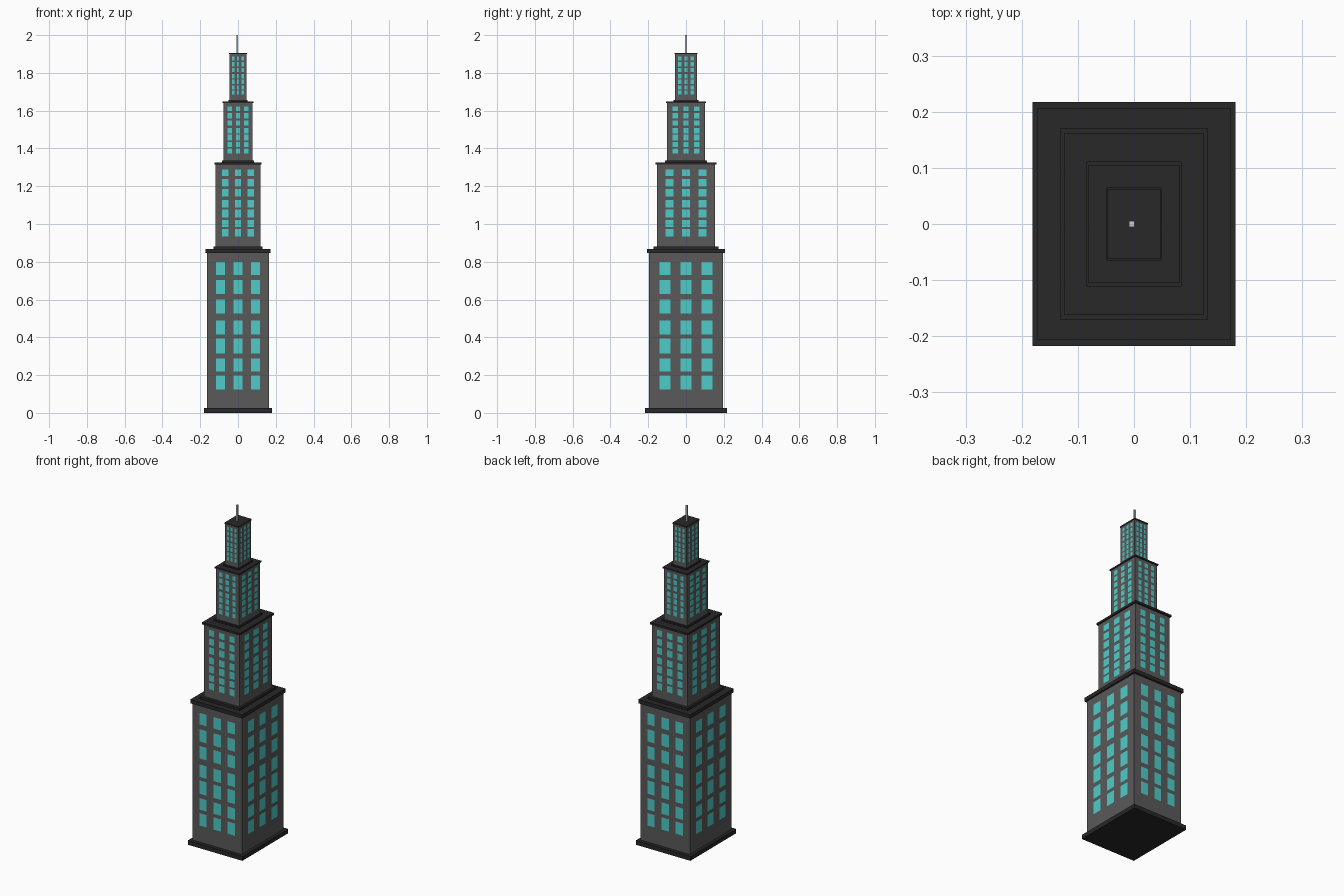
import bpy, bmesh
from mathutils import Vector

if "Cube" in bpy.data.objects:
    bpy.data.objects.remove(bpy.data.objects["Cube"])


def material(name, rgb):
    m = bpy.data.materials.new(name)
    m.diffuse_color = (*rgb, 1)
    m.use_nodes = True
    m.node_tree.nodes["Principled BSDF"].inputs["Base Color"].default_value = m.diffuse_color
    return m


WALL = material("wall_grey", (0.1, 0.1, 0.1))
TRIM = material("trim_dark", (0.021, 0.021, 0.021))
GLASS = material("window_teal", (0.08, 0.6, 0.58))


def finish(name, bm, mat=None):
    me = bpy.data.meshes.new(name)
    bm.to_mesh(me)
    bm.free()
    ob = bpy.data.objects.new(name, me)
    bpy.context.collection.objects.link(ob)
    if mat:
        me.materials.append(mat)
    return ob


def box(name, hx, hy, z0, z1, mat=None, x=0.0):
    bm = bmesh.new()
    bmesh.ops.create_cube(bm, size=1)
    for v in bm.verts:
        v.co = (x + v.co.x * 2 * hx, v.co.y * 2 * hy, z0 + (v.co.z + 0.5) * (z1 - z0))
    return finish(name, bm, mat)


# Window rows as (bottom, top) fractions of the tier height
ROWS = [(0.144, 0.229), (0.253, 0.333), (0.363, 0.455), (0.479, 0.565),
        (0.607, 0.693), (0.724, 0.809), (0.842, 0.921)]


def windows(name, hx, hy, z0, h):
    # Three columns of panes on each of the four walls, just proud of the wall
    bm = bmesh.new()
    sides = [((0, -1), (1, 0)), ((1, 0), (0, 1)), ((0, 1), (-1, 0)), ((-1, 0), (0, -1))]
    for (nx, ny), (tx, ty) in sides:
        depth = (hx if nx else hy) + 0.001
        half = hx if tx else hy
        for col in (-0.57, 0, 0.57):
            for lo, hi in ROWS:
                pts = [(col - 0.145, lo), (col + 0.145, lo), (col + 0.145, hi), (col - 0.145, hi)]
                bm.faces.new([bm.verts.new(Vector((nx * depth + tx * half * u,
                                                   ny * depth + ty * half * u,
                                                   z0 + h * f))) for u, f in pts])
    return finish(name, bm, GLASS)


# Tiers: z bottom, z top, half sizes of plinth, wall and cornice
TIERS = [
    (0.0, 0.868, (0.181, 0.217), (0.163, 0.196), (0.172, 0.206)),
    (0.868, 1.326, (0.131, 0.171), (0.118, 0.153), (0.125, 0.162)),
    (1.326, 1.648, (0.085, 0.111), (0.077, 0.100), (0.081, 0.105)),
    (1.648, 1.906, (0.049, 0.065), (0.0445, 0.0585), (0.047, 0.062)),
]
for i, (z0, z1, plinth, wall, cornice) in enumerate(TIERS, 1):
    h = z1 - z0
    za, zb = z0 + 0.029 * h, z1 - 0.026 * h
    box(f"plinth_{i}", *plinth, z0, za, TRIM)
    box(f"wall_{i}", *wall, za, zb, WALL)
    box(f"cornice_{i}", *cornice, zb, z1, TRIM)
    windows(f"windows_{i}", *wall, z0, h)

# Rooftop antenna
box("antenna", 0.005, 0.005, 1.9, 2.0, x=-0.004)
